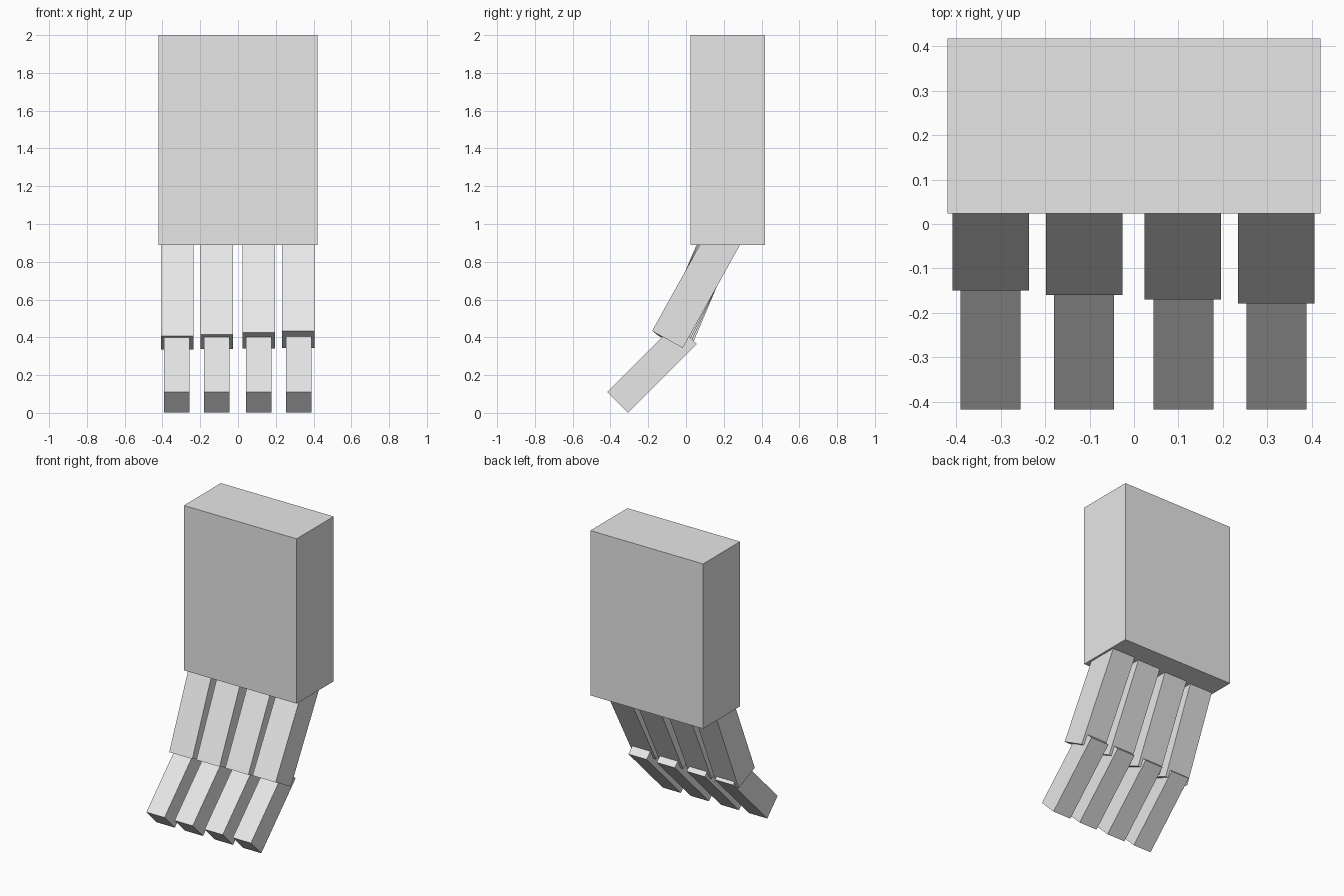
import bpy
import math

cube = bpy.data.objects.get("Cube")
if cube:
    bpy.data.objects.remove(cube, do_unlink=True)

GREY = (0.8, 0.8, 0.8, 1.0)
grey = bpy.data.materials.new("light_grey")
grey.use_nodes = True
grey.diffuse_color = GREY
grey.node_tree.nodes["Principled BSDF"].inputs["Base Color"].default_value = GREY


def block(name, size, centre, lean=0):
    """Box with its top tipped toward the back by lean degrees."""
    bpy.ops.mesh.primitive_cube_add(size=1, location=centre,
                                    rotation=(-math.radians(lean), 0, 0))
    obj = bpy.context.object
    obj.name = name
    obj.scale = size
    obj.data.materials.append(grey)
    return obj


# Palm
block("palm", (0.84, 0.394, 1.11), (0, 0.221, 1.445))

# Four fingers, each more curled toward +x
fingers = ("first", "second", "third", "fourth")
for i, finger in enumerate(fingers):
    upper_x = (-0.322, -0.112, 0.11, 0.32)[i]
    lower_x = (-0.323, -0.113, 0.111, 0.321)[i]
    block(finger + "_finger_upper", (0.172, 0.186, 0.735),
          (upper_x, 0.08, 0.71), 23 + 2 * i)
    block(finger + "_finger_lower", (0.135, 0.156, 0.515),
          (lower_x, -0.18, 0.238), 45)
